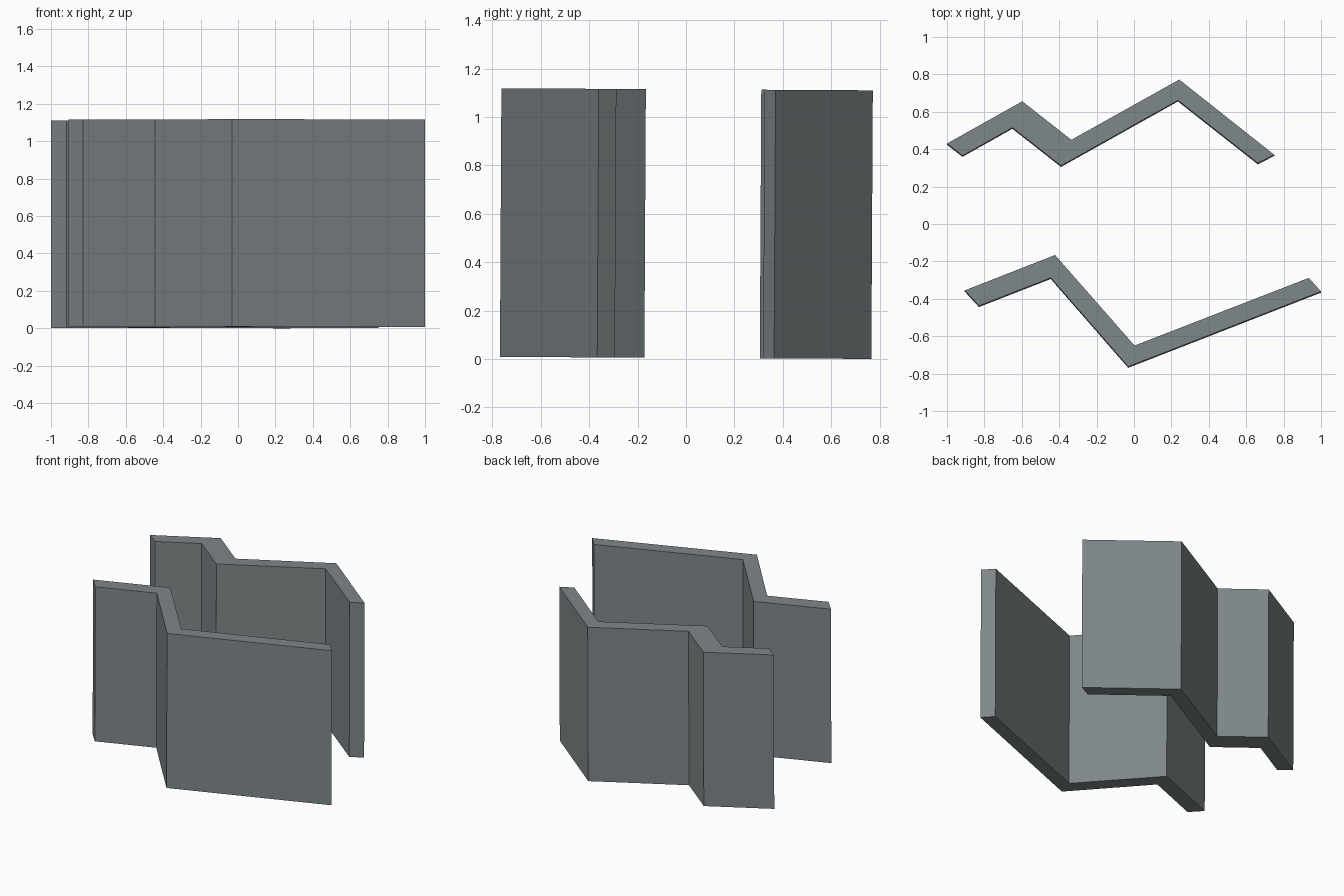
import bpy, bmesh
from mathutils import Matrix

if "Cube" in bpy.data.objects:
    bpy.data.objects.remove(bpy.data.objects["Cube"])

HEIGHT = 1.11
TILT = 0.0055  # the walls lean very slightly backwards

mat = bpy.data.materials.new("slate grey")
mat.diffuse_color = (0.21, 0.24, 0.25, 1)
mat.use_nodes = True
mat.node_tree.nodes["Principled BSDF"].inputs["Base Color"].default_value = mat.diffuse_color


def zigzag_wall(name, back_edge, front_edge):
    """Extrude a folded strip (plan seen from above) straight up."""
    bm = bmesh.new()
    lower = [[bm.verts.new((x, y, 0)) for x, y in e] for e in (back_edge, front_edge)]
    upper = [[bm.verts.new((x, y, HEIGHT)) for x, y in e] for e in (back_edge, front_edge)]
    n = len(back_edge)
    for i in range(n - 1):
        for ring in (lower, upper):
            bm.faces.new((ring[0][i], ring[0][i + 1], ring[1][i + 1], ring[1][i]))
        for s in (0, 1):
            bm.faces.new((lower[s][i], lower[s][i + 1], upper[s][i + 1], upper[s][i]))
    for i in (0, n - 1):
        bm.faces.new((lower[0][i], lower[1][i], upper[1][i], upper[0][i]))
    bmesh.ops.recalc_face_normals(bm, faces=bm.faces)
    lean = Matrix.Translation((0, -0.006, 0.0042)) @ Matrix.Rotation(-TILT, 4, 'X')
    bmesh.ops.transform(bm, matrix=lean, verts=bm.verts)
    me = bpy.data.meshes.new(name)
    bm.to_mesh(me)
    bm.free()
    me.materials.append(mat)
    bpy.context.collection.objects.link(bpy.data.objects.new(name, me))


# Rear wall: four panels
zigzag_wall("rear_wall",
            [(-1.0, 0.43), (-0.597, 0.656), (-0.335, 0.45), (0.242, 0.772), (0.75, 0.37)],
            [(-0.917, 0.365), (-0.65, 0.515), (-0.39, 0.311), (0.235, 0.661), (0.662, 0.325)])

# Front wall: three panels
zigzag_wall("front_wall",
            [(-0.905, -0.355), (-0.422, -0.166), (0.003, -0.65), (0.935, -0.288)],
            [(-0.829, -0.438), (-0.445, -0.288), (-0.031, -0.763), (1.0, -0.361)])
